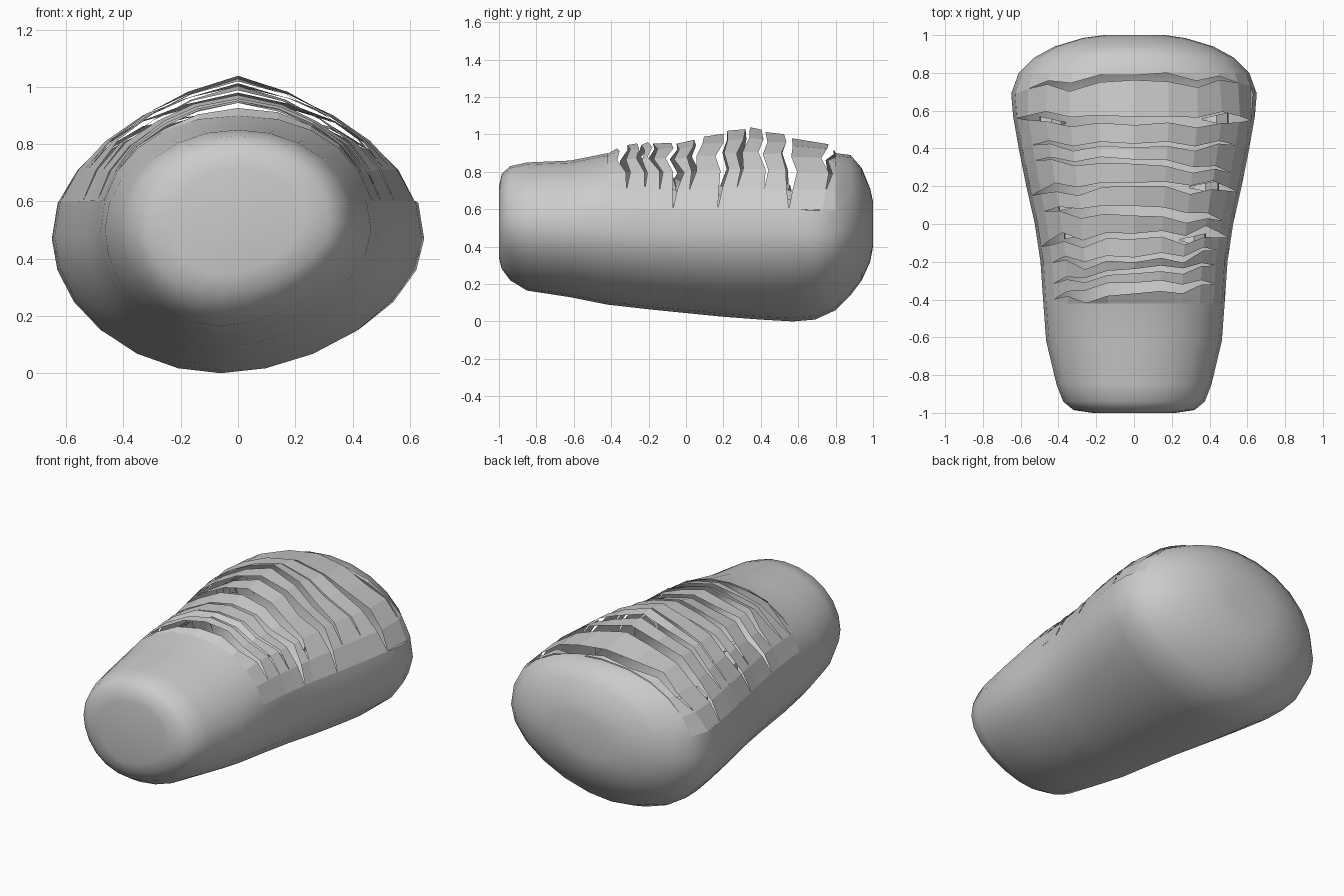
import bpy, bmesh, random
from math import sin, cos, radians, copysign
from mathutils import Vector

if "Cube" in bpy.data.objects:
    bpy.data.objects.remove(bpy.data.objects["Cube"])

random.seed(4)

# y, half width, lowest z, highest z, z of widest line
SECTIONS = [
    (-1.00, .22, .34, .72, .52), (-.985, .32, .28, .79, .52), (-.94, .375, .22, .83, .52),
    (-.85, .41, .165, .85, .51), (-.62, .465, .13, .86, .50), (-.42, .48, .09, .90, .49),
    (-.20, .495, .065, .90, .48), (0, .525, .045, .90, .48), (.20, .57, .025, .90, .48),
    (.40, .61, .01, .90, .48), (.57, .64, .0, .90, .48), (.69, .65, .01, .90, .47),
    (.80, .61, .06, .90, .47), (.88, .53, .14, .89, .48), (.94, .42, .22, .82, .50),
    (.985, .27, .32, .71, .51), (1.0, .16, .40, .64, .52)]
OPEN0, OPEN1 = -.42, .80      # torn opening along y
T0, T1 = 15, 165              # opening in degrees around the section


def interp(table, x):
    for a, b in zip(table, table[1:]):
        if x <= b[0]:
            f = max(0, (x - a[0]) / (b[0] - a[0]))
            return [p + (q - p) * f for p, q in zip(a, b)][1:]
    return table[-1][1:]


LIFT = [(-.42, .0), (-.30, .05), (0, .055), (.2, .11), (.35, .14),
        (.5, .10), (.58, .08), (.78, .04), (.8, .0)]


def point(y, deg, lift=0):
    hw, zb, zt, zm = interp(SECTIONS, y)
    c, s = cos(radians(deg)), sin(radians(deg))
    p = 1.06 if s < 0 else (.92 if OPEN0 <= y <= OPEN1 else .98)
    x = hw * copysign(abs(c) ** p, c)
    z = zm + (zt - zm if s > 0 else zm - zb) * copysign(abs(s) ** p, s)
    if s < 0:
        x -= .06 * s * s      # sagging underside leans to the left
    if lift:
        z += lift * interp(LIFT, y)[0] * max(0, 1 - abs(x) / (.95 * hw))
    return Vector((x, y, z))


def finish(bm, name, angle):
    bmesh.ops.recalc_face_normals(bm, faces=bm.faces)
    me = bpy.data.meshes.new(name)
    bm.to_mesh(me)
    bm.free()
    ob = bpy.data.objects.new(name, me)
    bpy.context.collection.objects.link(ob)
    if angle:
        bpy.ops.object.select_all(action='DESELECT')
        ob.select_set(True)
        bpy.context.view_layer.objects.active = ob
        bpy.ops.object.shade_smooth_by_angle(angle=radians(angle))
    return ob


# Hollow wrapped body, left open along the top
N = 24
bm = bmesh.new()
rows = [[bm.verts.new(point(s[0], i * 360 / N)) for i in range(N)] for s in SECTIONS]
for r, (a, b) in enumerate(zip(rows, rows[1:])):
    is_open = SECTIONS[r][0] >= OPEN0 and SECTIONS[r + 1][0] <= OPEN1
    for i in range(N):
        j = (i + 1) % N
        if is_open and T0 <= i * 360 / N < T1:
            continue
        bm.faces.new((a[i], a[j], b[j], b[i]))
bm.faces.new(rows[0])
bm.faces.new(rows[-1])
finish(bm, "body_shell", 50)

# Tears between strips: y at left, middle, right, width, and whether it runs deep
TEARS = [(-.42, -.34, -.32, .045, 0), (-.34, -.25, -.22, .02, 0), (-.22, -.19, -.14, .025, 0),
         (-.12, -.065, -.07, .035, 1), (.06, .07, .0, .04, 0), (.15, .21, .17, .03, 1),
         (.33, .33, .25, .02, 0), (.41, .415, .41, .02, 0), (.56, .545, .55, .045, 1),
         (.69, .775, .73, .03, 0)]
STEPS = list(range(T0, T1 + 1, 15))
OPENING = [[0, 0, .5, 1, 1, .8, 1, 1, .5, 0, 0],
           [0, .5, 1.1, 1, .7, .6, .7, 1, 1.1, .5, 0]]
ZIG = [0, .01, .03, -.02, .015, 0, .015, -.02, .03, .01, 0]


def tear_edges(tear):
    l, c, r, w, deep = tear
    amp = random.uniform(.5, 1.0)
    lo, hi = [], []
    for k in range(len(STEPS)):
        f = k / 5
        y = r + (c - r) * f if f <= 1 else c + (l - c) * (f - 1)
        y += ZIG[k] * amp
        half = w * OPENING[deep][k] * random.uniform(.5, .8)
        lo.append(y - half)
        hi.append(y + half)
    return lo, hi


# Strips bridging the opening
first, last = [OPEN0] * len(STEPS), [OPEN1] * len(STEPS)
edges = [(first, first)] + [tear_edges(t) for t in TEARS] + [(last, last)]
for n, (e0, e1) in enumerate(zip(edges, edges[1:])):
    bm = bmesh.new()
    tilt = random.uniform(-.01, .01)
    pairs = []
    for k, t in enumerate(STEPS):
        y0 = max(OPEN0, e0[1][k])
        y1 = min(OPEN1, max(e1[0][k], y0 + .002))
        up = Vector((0, 0, tilt * OPENING[0][k]))
        pairs.append((bm.verts.new(point(y0, t, 1) + up), bm.verts.new(point(y1, t, 1) - up)))
    for (a, b), (c, d) in zip(pairs, pairs[1:]):
        bm.faces.new((a, b, d, c))
    finish(bm, f"wrap_strip_{n + 1}", 0)

# Curled torn flaps hanging inside the tears: x, y, z, length
FLAPS = [(-.50, .66, .70, .14), (-.50, .53, .70, .14), (-.40, .10, .72, .16), (-.37, -.05, .72, .16),
         (.50, .55, .66, .14), (.45, .19, .68, .16), (.38, -.09, .72, .14)]
for n, (x, y, z, ln) in enumerate(FLAPS):
    bm = bmesh.new()
    s = -copysign(1, x)
    prof = [(0, -.08), (.03, .0), (.45, .05), (.8, .02), (1, -.05)]
    cols = [(bm.verts.new((x + s * ln * u, y - .03 * (1 - u), z + v)),
             bm.verts.new((x + s * ln * u, y + .03 * (1 - u) + .01, z + v - .02))) for u, v in prof]
    for (a, b), (c, d) in zip(cols, cols[1:]):
        bm.faces.new((a, b, d, c))
    finish(bm, f"torn_flap_{n + 1}", 0)
